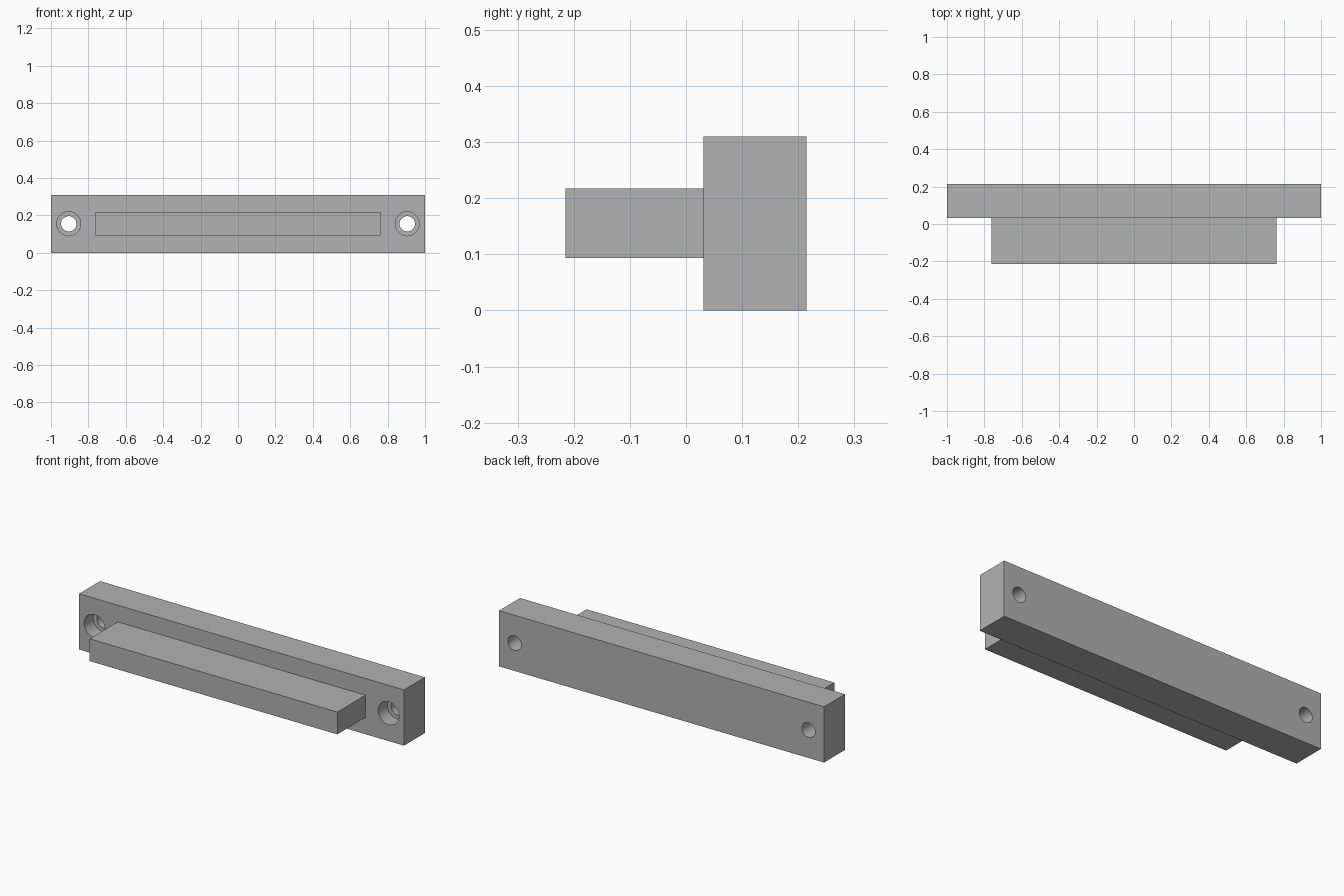
import bpy
from math import pi

old = bpy.data.objects.get("Cube")
if old:
    bpy.data.objects.remove(old, do_unlink=True)

# Single plain grey
grey = bpy.data.materials.new("plain_grey")
grey.use_nodes = True
colour = (0.445, 0.445, 0.445, 1)
grey.diffuse_color = colour
grey.node_tree.nodes["Principled BSDF"].inputs["Base Color"].default_value = colour

HEIGHT = 0.31
MID = HEIGHT / 2
FRONT, JOIN, BACK = -0.215, 0.031, 0.215


def block(name, width, y0, y1, height):
    """Box centred on x = 0 and on the middle height."""
    bpy.ops.mesh.primitive_cube_add(size=1, location=(0, (y0 + y1) / 2, MID))
    ob = bpy.context.object
    ob.name = name
    ob.scale = (width, y1 - y0, height)
    bpy.ops.object.transform_apply(location=False, rotation=False, scale=True)
    ob.data.materials.append(grey)
    return ob


def drill(target, x, radius, y0, y1):
    """Cut a round hole along y."""
    bpy.ops.mesh.primitive_cylinder_add(
        vertices=64, radius=radius, depth=y1 - y0,
        location=(x, (y0 + y1) / 2, MID), rotation=(pi / 2, 0, 0))
    cutter = bpy.context.object
    cutter.hide_render = True
    cutter.data.materials.append(grey)
    mod = target.modifiers.new("hole", "BOOLEAN")
    mod.operation = "DIFFERENCE"
    mod.solver = "EXACT"
    mod.object = cutter
    bpy.ops.object.select_all(action="DESELECT")
    bpy.context.view_layer.objects.active = target
    target.select_set(True)
    bpy.ops.object.modifier_apply(modifier=mod.name)
    bpy.data.objects.remove(cutter, do_unlink=True)


# Mounting plate with a counterbored screw hole at each end
plate = block("mounting_plate", 2, JOIN, BACK, HEIGHT)
for side in (-1, 1):
    x = side * 0.905
    drill(plate, x, 0.064, JOIN - 0.05, JOIN + 0.08)
    drill(plate, x, 0.041, JOIN - 0.05, BACK + 0.05)
bpy.ops.object.shade_smooth_by_angle(angle=pi / 6)

# Bar projecting from the front of the plate
block("front_bar", 1.524, FRONT, JOIN, 0.124)
